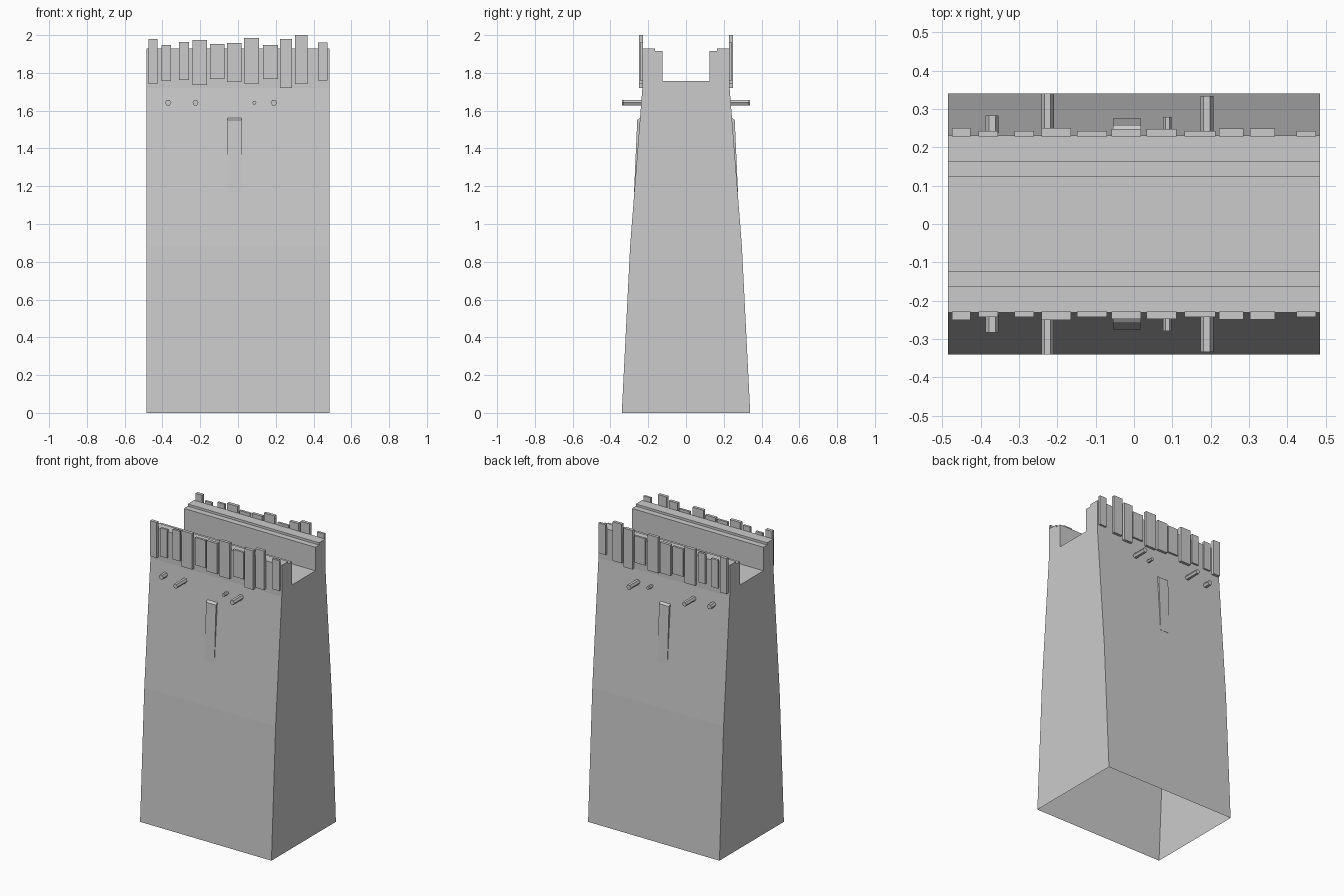
import bpy, bmesh, math
from mathutils import Matrix

if "Cube" in bpy.data.objects:
    bpy.data.objects.remove(bpy.data.objects["Cube"])


def extrude_profile(name, half, x0, x1, skip_bottom=False):
    """Extrude a closed (y, z) outline along x."""
    bm = bmesh.new()
    a = [bm.verts.new((x0, y, z)) for y, z in half]
    b = [bm.verts.new((x1, y, z)) for y, z in half]
    n = len(half)
    bm.faces.new(a)
    bm.faces.new(b)
    for i in range(n):
        if skip_bottom and i == n - 1:
            continue
        j = (i + 1) % n
        bm.faces.new((a[i], a[j], b[j], b[i]))
    bmesh.ops.recalc_face_normals(bm, faces=bm.faces)
    return finish(name, bm)


def finish(name, bm):
    me = bpy.data.meshes.new(name)
    bm.to_mesh(me)
    bm.free()
    ob = bpy.data.objects.new(name, me)
    bpy.context.collection.objects.link(ob)
    return ob


def mirror_y(ob):
    m = ob.modifiers.new("mirror", 'MIRROR')
    m.use_axis = (False, True, False)
    return ob


# Wall body: battered sides, walkway and stepped parapets, open underneath
side = [(0.34, 0), (0.296, 0.88), (0.231, 1.72), (0.231, 1.93),
        (0.163, 1.93), (0.163, 1.915), (0.124, 1.915), (0.124, 1.758)]
outline = side + [(-y, z) for y, z in reversed(side)]
extrude_profile("wall", outline, -0.485, 0.485, skip_bottom=True)

# Uneven planks along the parapet: x0, x1, z0, z1, outer y
planks = [
    (-.474, -.426, 1.742, 1.979, .25), (-.405, -.355, 1.757, 1.947, .243),
    (-.312, -.260, 1.762, 1.963, .243), (-.241, -.164, 1.735, 1.975, .25),
    (-.148, -.071, 1.768, 1.952, .243), (-.058, .018, 1.752, 1.957, .248),
    (.032, .111, 1.745, 1.984, .248), (.132, .212, 1.768, 1.947, .243),
    (.222, .286, 1.720, 1.980, .249), (.302, .367, 1.740, 2.0, .249),
    (.423, .475, 1.760, 1.962, .243)]
for x0, x1, z0, z1, y in planks:
    box = [(-.228, z0), (-.228, z1), (-y, z1), (-y, z0)]
    mirror_y(extrude_profile("plank", box, x0, x1))

# Six-sided beam ends: x, radius, outer y
for x, r, y in [(-.37, .017, .283), (-.225, .016, .34),
                (.087, .011, .279), (.19, .017, .334)]:
    bm = bmesh.new()
    depth = y - 0.2
    mat = Matrix.Translation((x, -(y + 0.2) / 2, 1.642)) @ Matrix.Rotation(math.pi / 2, 4, 'X')
    bmesh.ops.create_cone(bm, cap_ends=True, segments=6, radius1=r, radius2=r,
                          depth=depth, matrix=mat @ Matrix.Rotation(math.pi / 6, 4, 'Z'))
    mirror_y(finish("beam_end", bm))

# Slanted buttress strip that fades into the wall
strip = [(-.236, 1.567), (-.258, 1.55), (-.275, 1.17), (-.255, 1.17)]
mirror_y(extrude_profile("buttress_strip", strip, -.055, .018))
